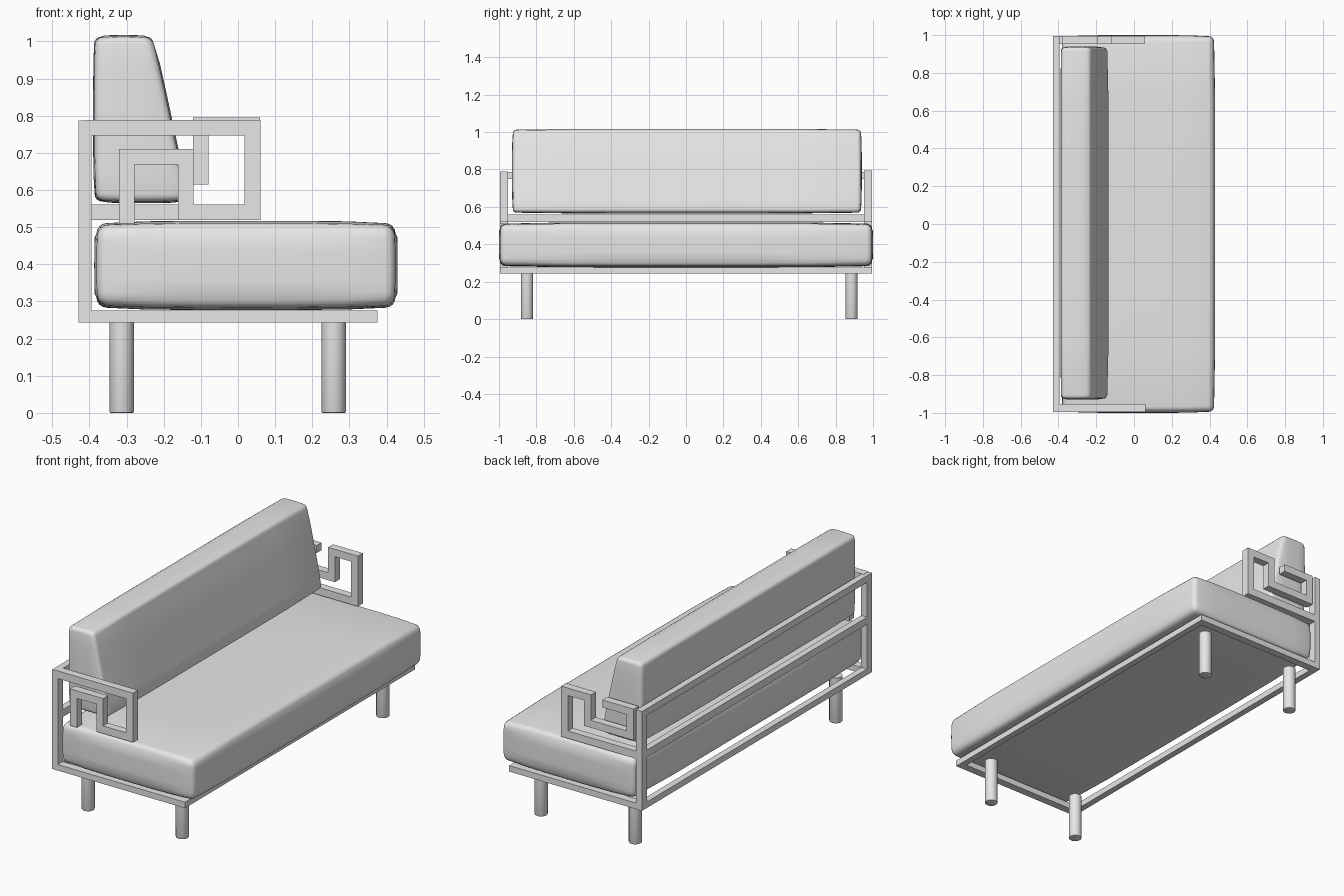
import bpy, bmesh
from math import radians
from mathutils import Vector

old = bpy.data.objects.get("Cube")
if old:
    bpy.data.objects.remove(old, do_unlink=True)

GREY = (0.8, 0.8, 0.8, 1.0)
mat = bpy.data.materials.new("plain grey")
mat.use_nodes = True
mat.diffuse_color = GREY
mat.node_tree.nodes["Principled BSDF"].inputs["Base Color"].default_value = GREY


def finish(name, bm, smooth=None):
    """Turn a bmesh into a named, coloured object."""
    bmesh.ops.recalc_face_normals(bm, faces=bm.faces)
    mesh = bpy.data.meshes.new(name)
    bm.to_mesh(mesh)
    bm.free()
    mesh.materials.append(mat)
    obj = bpy.data.objects.new(name, mesh)
    bpy.context.collection.objects.link(obj)
    if smooth:
        bpy.ops.object.select_all(action='DESELECT')
        obj.select_set(True)
        bpy.context.view_layer.objects.active = obj
        bpy.ops.object.shade_smooth_by_angle(angle=radians(smooth))
    return obj


def bar(name, x, y, z):
    """Square-edged rail given as (min, max) on each axis."""
    bm = bmesh.new()
    bmesh.ops.create_cube(bm, size=1)
    for v in bm.verts:
        v.co = Vector([(lo + hi) / 2 + c * (hi - lo)
                       for c, (lo, hi) in zip(v.co, (x, y, z))])
    return finish(name, bm)


def fret(name, path, width, y0, y1):
    """Right-angled ribbon following a path of (x, z) points, with mitred corners."""
    pts = [Vector(p) for p in path]
    normals = []
    for a, b in zip(pts, pts[1:]):
        d = (b - a).normalized()
        normals.append(Vector((-d.y, d.x)))
    sides = ([], [])
    for i, p in enumerate(pts):
        if 0 < i < len(pts) - 1:
            n = normals[i - 1] + normals[i]
        else:
            n = normals[min(i, len(normals) - 1)]
        sides[0].append(p + n * width / 2)
        sides[1].append(p - n * width / 2)
    bm = bmesh.new()
    rows = [[bm.verts.new((p.x, y, p.y)) for p in side]
            for side, y in ((sides[0], y0), (sides[1], y0), (sides[1], y1), (sides[0], y1))]
    for r in range(4):
        a, b = rows[r], rows[(r + 1) % 4]
        for i in range(len(pts) - 1):
            bm.faces.new((a[i], a[i + 1], b[i + 1], b[i]))
    for end in (0, -1):
        bm.faces.new([row[end] for row in rows])
    return finish(name, bm)


def cushion(name, x, y, z, top_front, puff, radius):
    """Softly puffed box whose front face may lean back to top_front."""
    bm = bmesh.new()
    bmesh.ops.create_cube(bm, size=2)
    bmesh.ops.subdivide_edges(bm, edges=bm.edges[:], cuts=5, use_grid_fill=True)
    crease = [e for e in bm.edges if e.calc_face_angle(0) > 1]
    for v in bm.verts:
        u, w, h = v.co
        # edges pull in a little so the faces swell
        px = u * (1 - puff * (w ** 6 + h ** 4) / (x[1] - x[0]))
        py = w * (1 - puff * (u ** 4 + h ** 4) / (y[1] - y[0]))
        pz = h * (1 - puff * (u ** 4 + w ** 6) / (z[1] - z[0]))
        front = x[1] + (top_front - x[1]) * (h + 1) / 2
        v.co = ((x[0] + front) / 2 + px * (front - x[0]) / 2,
                (y[0] + y[1]) / 2 + py * (y[1] - y[0]) / 2,
                (z[0] + z[1]) / 2 + pz * (z[1] - z[0]) / 2)
    bmesh.ops.bevel(bm, geom=crease, offset=radius, segments=4,
                    profile=0.5, affect='EDGES', clamp_overlap=True)
    return finish(name, bm, 40)


# Cushions
cushion("seat_cushion", (-0.387, 0.43), (-1, 1), (0.277, 0.517), 0.43, 0.012, 0.028)
cushion("back_cushion", (-0.39, -0.13), (-0.93, 0.94), (0.565, 1.017), -0.225, 0.008, 0.02)

# Back frame: posts and long rails
BACK = (-0.43, -0.395)
SPAN = (-0.995, 0.995)
RIGHT, LEFT = (-0.995, -0.952), (0.952, 0.995)
for side, y in (("right", RIGHT), ("left", LEFT)):
    bar(side + "_back_post", BACK, y, (0.243, 0.787))
    bar(side + "_base_rail", (-0.43, 0.375), y, (0.243, 0.276))
for part, z in (("top", (0.75, 0.787)), ("middle", (0.52, 0.56)), ("bottom", (0.243, 0.276))):
    bar(part + "_back_rail", BACK, SPAN, z)
bar("front_base_rail", (0.34, 0.375), SPAN, (0.243, 0.276))

# Fretwork arms, each winding its own way
fret("right_arm", [(-0.41, 0.768), (0.039, 0.768), (0.039, 0.54), (-0.141, 0.54),
                   (-0.141, 0.69), (-0.3, 0.69), (-0.3, 0.51)], 0.042, *RIGHT)
fret("left_arm", [(-0.41, 0.54), (0.039, 0.54), (0.039, 0.775), (-0.1, 0.775),
                  (-0.1, 0.636), (-0.358, 0.636), (-0.358, 0.766), (-0.19, 0.766)], 0.041, *LEFT)

# Round legs with softened feet
for row, x in (("back", -0.313), ("front", 0.258)):
    for side, y in (("right", -0.85), ("left", 0.885)):
        bm = bmesh.new()
        bmesh.ops.create_cone(bm, cap_ends=True, segments=32,
                              radius1=0.033, radius2=0.033, depth=0.25)
        foot = [e for e in bm.edges if all(v.co.z < 0 for v in e.verts)]
        bmesh.ops.bevel(bm, geom=foot, offset=0.004, segments=2, affect='EDGES', profile=0.5)
        bmesh.ops.translate(bm, verts=bm.verts, vec=(x, y, 0.125))
        finish(f"{row}_{side}_leg", bm, 40)
